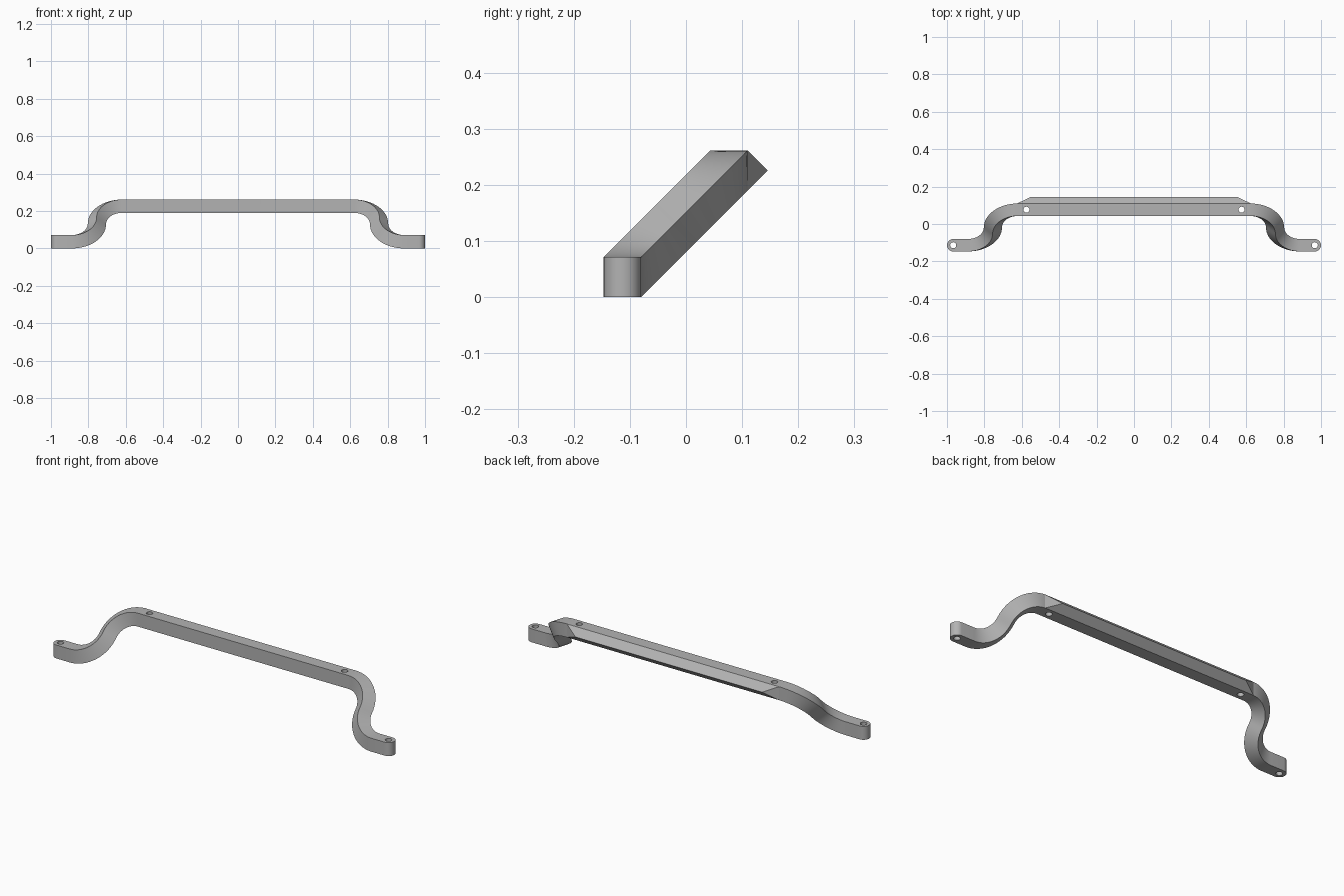
import bpy, bmesh
from math import sin, cos, pi, sqrt
from mathutils import Vector, Matrix

cube = bpy.data.objects.get("Cube")
if cube:
    bpy.data.objects.remove(cube)

HY, HZ = 0.0333, 0.0357          # half width and half height of the bar
Y0, Z0, RISE = -0.1135, HZ, 0.19  # low end of the path and its rise
END_X, BEND_X = 0.9667, 0.62      # end hole and start of the upper bend
R = RISE * sqrt(2) / 2            # bend radius in the sloped plane
UP = Vector((0, 1, 1)).normalized()
ACROSS = Vector((0, -1, 1)).normalized()

steel = bpy.data.materials.new("grey steel")
steel.use_nodes = True
GREY = (0.45, 0.45, 0.45, 1)
steel.diffuse_color = GREY
steel.node_tree.nodes["Principled BSDF"].inputs["Base Color"].default_value = GREY


def make_object(name, bm):
    bmesh.ops.recalc_face_normals(bm, faces=bm.faces)
    mesh = bpy.data.meshes.new(name)
    bm.to_mesh(mesh)
    bm.free()
    mesh.materials.append(steel)
    obj = bpy.data.objects.new(name, mesh)
    bpy.context.collection.objects.link(obj)
    return obj


# Path stations: x, distance up the slope, turn angle, width factor
stations = []
for i in range(9):                # rounded tip
    a = pi / 2 * (1 - i / 8)
    stations.append((-END_X - HY * sin(a), 0, 0, cos(a)))
STEPS = 16
for i in range(STEPS + 1):        # lower bend
    t = pi / 2 * i / STEPS
    stations.append((-BEND_X - 2 * R + R * sin(t), R - R * cos(t), t, 1))
for i in range(1, STEPS + 1):     # upper bend
    t = pi / 2 * (1 - i / STEPS)
    stations.append((-BEND_X - R * sin(t), R + R * cos(t), t, 1))
stations += [(-x, s, -t, w) for x, s, t, w in reversed(stations)]

# Handle: rectangular section swept along the sloped path
bm = bmesh.new()
rings = []
for x, s, t, w in stations:
    centre = Vector((x, Y0, Z0)) + UP * s
    normal = Vector((-sin(t), 0, 0)) + UP * cos(t)
    ring = []
    for sy, sz in ((-1, -1), (1, -1), (1, 1), (-1, 1)):
        off = Vector((0, sy * HY * w, sz * HZ))
        ring.append(bm.verts.new(centre + normal * off.dot(UP) + ACROSS * off.dot(ACROSS)))
    rings.append(ring)
for a, b in zip(rings, rings[1:]):
    for k in range(4):
        bm.faces.new((a[k], a[(k + 1) % 4], b[(k + 1) % 4], b[k]))
bmesh.ops.remove_doubles(bm, verts=bm.verts, dist=0.0001)
handle = make_object("handle_bar", bm)

# Vertical screw holes
bm = bmesh.new()
for side in (-1, 1):
    for x, y, z in ((END_X, Y0, Z0), (0.575, Y0 + RISE, Z0 + RISE)):
        bmesh.ops.create_cone(bm, cap_ends=True, segments=32, radius1=0.016, radius2=0.016,
                              depth=0.12, matrix=Matrix.Translation((side * x, y, z)))
cutter = make_object("hole_cutter", bm)
cutter.hide_render = True
mod = handle.modifiers.new("holes", "BOOLEAN")
mod.operation, mod.solver, mod.object = "DIFFERENCE", "EXACT", cutter
bpy.ops.object.select_all(action="DESELECT")
bpy.context.view_layer.objects.active = handle
handle.select_set(True)
bpy.ops.object.modifier_apply(modifier="holes")
bpy.data.objects.remove(cutter)
bpy.ops.object.shade_smooth_by_angle(angle=pi / 6)

# Ridge along the back of the bar, with slanted ends
bm = bmesh.new()
back, mid = Y0 + RISE + HY, Z0 + RISE
ends = []
for side in (-1, 1):
    ends.append([bm.verts.new(p) for p in ((side * 0.625, back, mid - HZ),
                                           (side * 0.55, back + HZ, mid),
                                           (side * 0.625, back, mid + HZ))])
    bm.faces.new(ends[-1])
for k in range(3):
    n = (k + 1) % 3
    bm.faces.new((ends[0][k], ends[0][n], ends[1][n], ends[1][k]))
make_object("back_ridge", bm)
